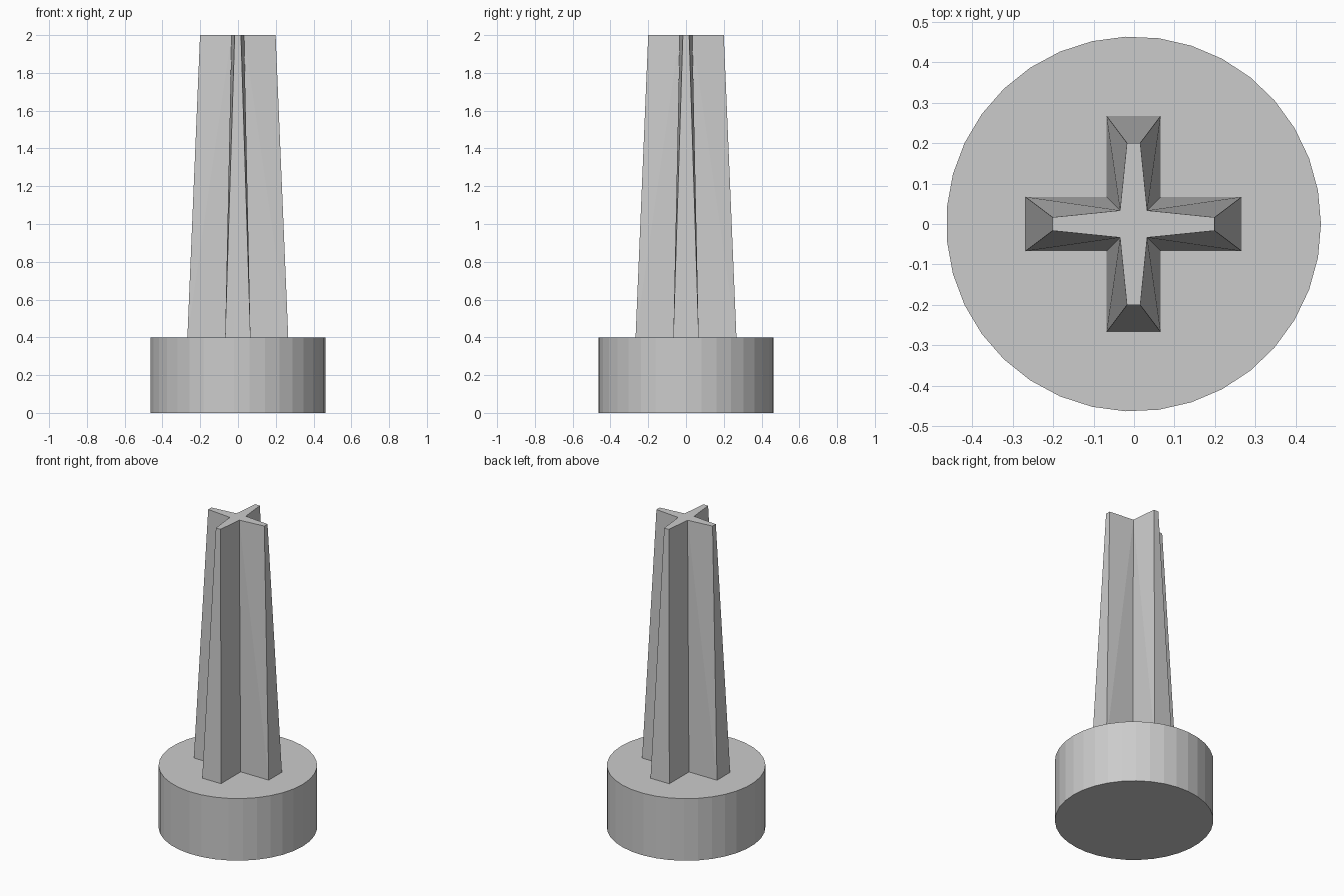
import bpy
import bmesh
from math import cos, sin, pi

cube = bpy.data.objects.get("Cube")
if cube:
    bpy.data.objects.remove(cube, do_unlink=True)

SIDES = 35
CENTRE_X = -0.001
BASE_TOP = 0.4

grey = bpy.data.materials.new("plain grey")
grey.use_nodes = True
grey.diffuse_color = (0.6, 0.6, 0.6, 1)
grey.node_tree.nodes["Principled BSDF"].inputs["Base Color"].default_value = (0.6, 0.6, 0.6, 1)


def finish(bm, name):
    bmesh.ops.recalc_face_normals(bm, faces=bm.faces)
    mesh = bpy.data.meshes.new(name)
    bm.to_mesh(mesh)
    bm.free()
    mesh.materials.append(grey)
    obj = bpy.data.objects.new(name, mesh)
    obj.location.x = CENTRE_X
    bpy.context.collection.objects.link(obj)


def ring(bm, points, z):
    return [bm.verts.new((x, y, z)) for x, y in points]


def cross(reach, tip, core):
    """Outline of four arms, each narrowing from the core to its tip."""
    arm = [(reach, -tip), (reach, tip), (core, core)]
    points = []
    for _ in range(4):
        points += arm
        arm = [(-y, x) for x, y in arm]
    return points


# Round base with flat facets
bm = bmesh.new()
circle = [(0.463 * cos(2 * pi * i / SIDES), 0.463 * sin(2 * pi * i / SIDES)) for i in range(SIDES)]
foot = bm.faces.new(ring(bm, circle, 0))
rim = bmesh.ops.extrude_face_region(bm, geom=[foot], use_keep_orig=True)
top = [v for v in rim["geom"] if isinstance(v, bmesh.types.BMVert)]
bmesh.ops.translate(bm, verts=top, vec=(0, 0, BASE_TOP))
finish(bm, "round_base")

# Tapered cross-shaped shaft
bm = bmesh.new()
low = ring(bm, cross(0.267, 0.067, 0.067), BASE_TOP)
high = ring(bm, cross(0.2, 0.0165, 0.0335), 2)
bm.faces.new(low)
bm.faces.new(high)
for i in range(len(low)):
    j = (i + 1) % len(low)
    a, b, c, d = low[i], low[j], high[j], high[i]
    if i % 3 == 0:
        bm.faces.new((a, b, c, d))
    elif i % 3 == 1:
        # Flank folds from the lower tip to the upper core
        bm.faces.new((a, b, c))
        bm.faces.new((a, c, d))
    else:
        bm.faces.new((a, b, d))
        bm.faces.new((b, c, d))
finish(bm, "cross_shaft")
